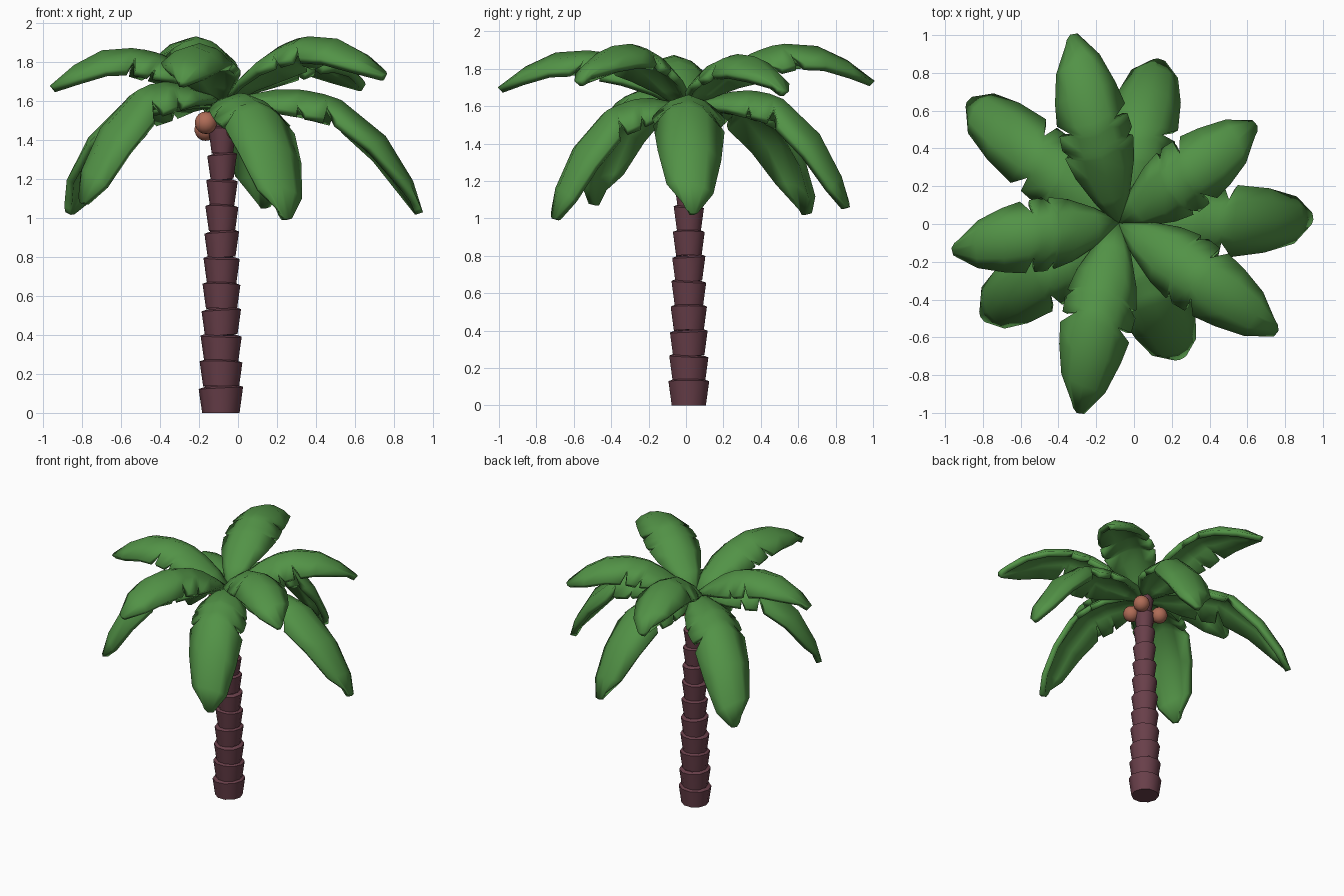
import bpy, math
from mathutils import Vector

if "Cube" in bpy.data.objects:
    bpy.data.objects.remove(bpy.data.objects["Cube"])

def material(name, rgb):
    m = bpy.data.materials.new(name)
    m.diffuse_color = (*rgb, 1)
    m.use_nodes = True
    m.node_tree.nodes["Principled BSDF"].inputs["Base Color"].default_value = m.diffuse_color
    return m

GREEN = material("leaf green", (0.085, 0.29, 0.062))
BARK = material("bark brown", (0.14, 0.05, 0.068))
NUT = material("coconut brown", (0.43, 0.15, 0.095))

def make_object(name, verts, faces, mat):
    me = bpy.data.meshes.new(name)
    me.from_pydata(verts, [], faces)
    me.materials.append(mat)
    ob = bpy.data.objects.new(name, me)
    bpy.context.collection.objects.link(ob)
    return ob

def smooth(ob, deg):
    bpy.ops.object.select_all(action='DESELECT')
    ob.select_set(True)
    bpy.context.view_layer.objects.active = ob
    bpy.ops.object.shade_smooth_by_angle(angle=math.radians(deg))

# Trunk: stacked flaring cups
N, CUPS, PITCH = 10, 12, 0.133
verts, faces = [], []
for k in range(CUPS):
    f = k / (CUPS - 1)
    cx, cy = -0.088 + 0.008 * f, 0.015
    rt = 0.114 - 0.046 * f
    rb = rt - 0.018
    base = len(verts)
    z0 = k * PITCH
    for r, z in ((rb, z0), (rt, z0 + PITCH - 0.005), (rb - 0.01, z0 + PITCH + 0.005)):
        for i in range(N):
            a = 2 * math.pi * i / N
            tilt = 0.0 if z == 0 else 0.006 * math.cos(a + k * 2.1)
            verts.append((cx + r * math.cos(a), cy + r * math.sin(a), z + tilt))
    for ring in (0, N):
        for i in range(N):
            j = (i + 1) % N
            b = base + ring
            faces.append((b + i, b + j, b + N + j, b + N + i))
    if k == 0:
        faces.append([base + i for i in reversed(range(N))])
    if k == CUPS - 1:
        faces.append([base + 2 * N + i for i in range(N)])
smooth(make_object("trunk", verts, faces, BARK), 42)

# Coconuts under the crown
for i, p in enumerate([(-0.165, -0.04, 1.49), (-0.167, 0.075, 1.455),
                       (-0.005, 0.075, 1.49), (-0.005, -0.035, 1.455)]):
    bpy.ops.mesh.primitive_uv_sphere_add(segments=14, ring_count=9, radius=0.058, location=p)
    ob = bpy.context.object
    ob.name = "coconut_%d" % (i + 1)
    ob.data.materials.append(NUT)
    smooth(ob, 60)

# Fronds: midrib paths (radius, height) for both tiers
S = [0, .15, .3, .45, .58, .7, .86, 1]
UPPER = [(0, 1.60), (.15, 1.74), (.3, 1.86), (.45, 1.92), (.58, 1.94), (.7, 1.93), (.86, 1.865), (1.03, 1.74)]
LOWER = [(0, 1.60), (.15, 1.64), (.33, 1.67), (.5, 1.645), (.66, 1.59), (.82, 1.45), (.97, 1.22), (1.03, 1.03)]
# Notched outline: midrib position, edge position, half width
OUTLINE = [(0, 0, .02), (.12, .12, .10), (.25, .25, .165), (.35, .37, .19), (.37, .375, .15),
           (.40, .42, .195), (.47, .52, .19), (.49, .515, .115), (.54, .59, .19),
           (.72, .74, .17), (.88, .89, .125), (1, .98, .04)]

def path_point(path, s):
    s = max(0, min(1, s))
    i = max(k for k in range(len(S) - 1) if S[k] <= s)
    t = (s - S[i]) / (S[i + 1] - S[i])
    p = Vector(path[i]).lerp(Vector(path[i + 1]), t)
    # blended normal along the path
    tans = []
    for q in (i, i + 1):
        d = Vector(path[min(q + 1, len(S) - 1)]) - Vector(path[max(q - 1, 0)])
        tans.append(d.normalized())
    d = tans[0].lerp(tans[1], t).normalized()
    return p, Vector((-d.y, d.x))

def frond(name, path, angle, reach, lift, skew):
    a = math.radians(angle)
    ca, sa = math.cos(a), math.sin(a)
    verts, faces = [], []
    for s, se, w in OUTLINE:
        for col in (-1, -.5, 0, .5, 1):
            shift = skew * (1 if col > 0 else -1) * min(1, s * 3)
            if col == 0:
                ss, ww = s, 0
            elif abs(col) == .5:
                ss, ww = s + (se - s) * .3 + shift / 2, min(w * .6, .095)
            else:
                ss, ww = se + shift, w
            p, n = path_point(path, ss)
            p = p - n * 0.125 * (ww / .2) ** 1.8
            y = ww * (1 if col > 0 else -1)
            r = p.x * reach
            z = p.y + lift * min(1, max(0, p.x) * 2)
            verts.append((-0.08 + r * ca - y * sa, 0.005 + r * sa + y * ca, z))
    for i in range(len(OUTLINE) - 1):
        for j in range(4):
            b = i * 5 + j
            faces.append((b, b + 5, b + 6, b + 1))
    ob = make_object(name, verts, faces, GREEN)
    m = ob.modifiers.new("thickness", 'SOLIDIFY')
    m.thickness = 0.04
    m.offset = -1
    smooth(ob, 48)

for i, (ang, reach, lift, skew) in enumerate([
        (35, .87, -.055, .02), (104.5, 1, 0, -.02), (188.5, .87, -.06, .02),
        (257.5, 1, -.035, .02), (326, .99, 0, -.02)]):
    frond("upper_frond_%d" % (i + 1), UPPER, ang, reach, lift, skew)
for i, (ang, reach, lift, skew) in enumerate([
        (1, 1, 0, .02), (76.5, .87, .03, -.02), (141.5, 1, 0, -.03),
        (214, .86, .05, .03), (294, .77, -.03, .02)]):
    frond("lower_frond_%d" % (i + 1), LOWER, ang, reach, lift, skew)
